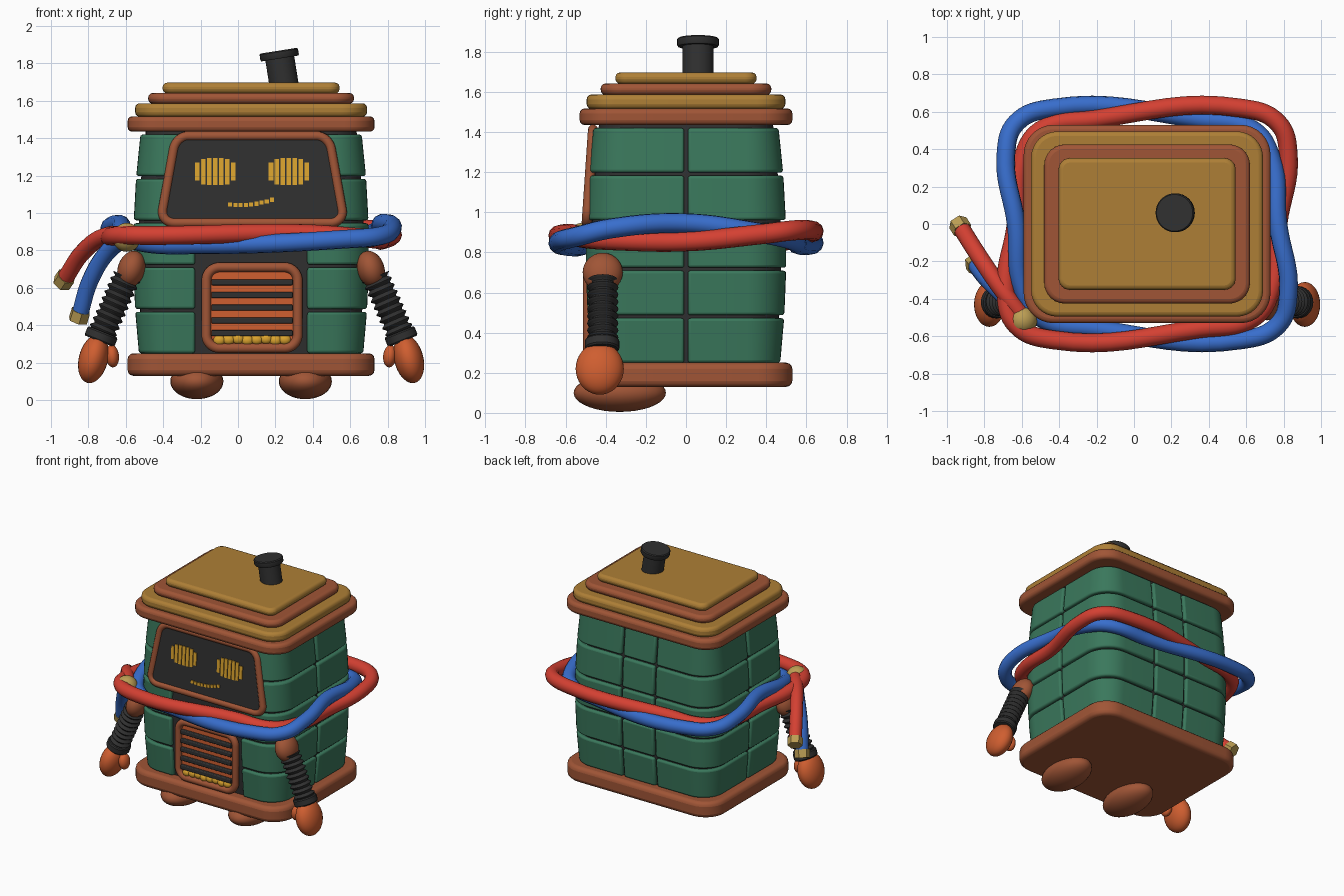
import bpy, bmesh, math
from mathutils import Vector, Matrix

cube = bpy.data.objects.get("Cube")
if cube:
    bpy.data.objects.remove(cube, do_unlink=True)

CX = 0.07  # body centre line


def material(name, *rgb):
    col = [((c / 255 + 0.055) / 1.055) ** 2.4 for c in rgb] + [1.0]
    m = bpy.data.materials.new(name)
    m.use_nodes = True
    m.diffuse_color = col
    m.node_tree.nodes["Principled BSDF"].inputs["Base Color"].default_value = col
    return m


GREEN = material("green", 58, 120, 92)
RUST = material("terracotta", 160, 85, 54)
GOLD = material("ochre", 174, 127, 54)
DARK = material("charcoal", 48, 48, 48)
RED = material("red", 212, 64, 50)
BLUE = material("blue", 56, 110, 205)
ORANGE = material("orange", 207, 94, 48)
BRASS = material("brass", 188, 158, 84)
YELLOW = material("yellow", 220, 164, 46)


def finish(bm, name, mat, bevel=0, smooth=True):
    bmesh.ops.recalc_face_normals(bm, faces=bm.faces)
    me = bpy.data.meshes.new(name)
    bm.to_mesh(me)
    bm.free()
    ob = bpy.data.objects.new(name, me)
    bpy.context.collection.objects.link(ob)
    me.materials.append(mat)
    if bevel:
        mod = ob.modifiers.new("soft_edges", 'BEVEL')
        mod.width, mod.segments, mod.limit_method = bevel, 3, 'ANGLE'
        mod.angle_limit = math.radians(35)
    if smooth:
        bpy.ops.object.select_all(action='DESELECT')
        ob.select_set(True)
        bpy.context.view_layer.objects.active = ob
        bpy.ops.object.shade_smooth_by_angle(angle=math.radians(35))
    return ob


def skin(name, rings, mat, bevel=0, smooth=True):
    """Join closed rings of points and cap both ends."""
    bm = bmesh.new()
    loops = [[bm.verts.new(p) for p in ring] for ring in rings]
    n = len(loops[0])
    for a, b in zip(loops, loops[1:]):
        for i in range(n):
            bm.faces.new((a[i], a[(i + 1) % n], b[(i + 1) % n], b[i]))
    bm.faces.new(loops[0])
    bm.faces.new(loops[-1])
    return finish(bm, name, mat, bevel, smooth)


def rounded(hx, hy, r, steps=8):
    pts = []
    for k, (sx, sy) in enumerate(((1, 1), (-1, 1), (-1, -1), (1, -1))):
        for i in range(steps + 1):
            a = math.pi / 2 * (k + i / steps)
            pts.append((sx * (hx - r) + r * math.cos(a), sy * (hy - r) + r * math.sin(a)))
    return pts


def slab(name, levels, mat, bevel=0):
    """levels: (z, half width, half depth, corner radius)"""
    return skin(name, [[(CX + x, y, z) for x, y in rounded(hx, hy, r)]
                       for z, hx, hy, r in levels], mat, bevel)


def lathe(name, profile, start, end, mat, sides=24, smooth=True):
    """profile: (radius, fraction along the axis)"""
    start, axis = Vector(start), Vector(end) - Vector(start)
    q = axis.to_track_quat('Z', 'Y')
    rings = []
    for r, t in profile:
        rings.append([start + axis * t + q @ Vector((r * math.cos(a), r * math.sin(a), 0))
                      for a in (2 * math.pi * i / sides for i in range(sides))])
    return skin(name, rings, mat, smooth=smooth)


def ellipsoid(name, centre, radii, mat, tilt=0):
    bm = bmesh.new()
    m = Matrix.Translation(centre) @ Matrix.Rotation(tilt, 4, 'Y') @ Matrix.Diagonal((*radii, 1))
    bmesh.ops.create_uvsphere(bm, u_segments=28, v_segments=18, radius=1, matrix=m)
    return finish(bm, name, mat)


def tube(name, pts, radius, mat, cyclic=True, poly=False):
    cu = bpy.data.curves.new(name, 'CURVE')
    cu.dimensions = '3D'
    cu.bevel_depth, cu.bevel_resolution, cu.resolution_u = radius, 4, 8
    cu.use_fill_caps = True
    sp = cu.splines.new('POLY' if poly else 'BEZIER')
    target = sp.points if poly else sp.bezier_points
    target.add(len(pts) - 1)
    for p, co in zip(target, pts):
        if poly:
            p.co = (*co, 1)
        else:
            p.co = co
            p.handle_left_type = p.handle_right_type = 'AUTO'
    sp.use_cyclic_u = cyclic
    sp.use_smooth = True
    ob = bpy.data.objects.new(name, cu)
    bpy.context.collection.objects.link(ob)
    cu.materials.append(mat)
    return ob


# Body: dark core showing through the gaps, with curved green tiles around it
def inset(z):
    return 0.1 * (z - 0.8) ** 2


slab("body_core", [(z, 0.605 - inset(z), 0.475 - inset(z), 0.18)
                   for z in (0.2, 0.5, 0.8, 1.1, 1.45)], DARK)


def tile(name, line, z0, z1):
    """line(offset) gives the tile's plan outline, pulled in by the offset."""
    corners = [(line(inset(z0)), z0), (line(inset(z1)), z1),
               (line(inset(z1) + 0.05), z1), (line(inset(z0) + 0.05), z0)]
    n = len(corners[0][0])
    skin(name, [[(CX + p[i][0], p[i][1], z) for p, z in corners] for i in range(n)],
         GREEN, 0.014)


def corner_line(sx, sy, inner):
    def line(off):
        r = 0.2 - off
        arc = [math.pi / 2 * (1 - i / 10) for i in range(11)]
        pts = [(inner, 0.5 - off)]
        pts += [(0.43 + r * math.cos(a), 0.3 + r * math.sin(a)) for a in arc]
        pts.append((0.63 - off, 0.009))
        return [(sx * x, sy * y) for x, y in pts]
    return line


for row in range(5):
    z0 = 0.25 + row * 0.237
    z1 = z0 + 0.222
    for sx, side in ((1, "left"), (-1, "right")):
        tile(f"{side}_back_tile", corner_line(sx, 1, 0.15), z0, z1)
        tile(f"{side}_front_tile", corner_line(sx, -1, 0.3), z0, z1)
    tile("back_middle_tile", lambda off: [(-0.134, 0.5 - off), (0.134, 0.5 - off)], z0, z1)

# Base and stepped lid
slab("base", [(0.13, 0.66, 0.53, 0.17), (0.25, 0.66, 0.53, 0.17)], RUST, 0.03)
for z0, z1, hx, hy, r, mat in ((1.435, 1.517, 0.66, 0.53, 0.16, RUST),
                               (1.515, 1.587, 0.62, 0.495, 0.14, GOLD),
                               (1.585, 1.642, 0.55, 0.425, 0.11, RUST),
                               (1.64, 1.697, 0.473, 0.352, 0.06, GOLD)):
    slab("lid_tier", [(z0, hx, hy, r), (z1, hx, hy, r)], mat, 0.024)

# Leaning chimney with a cap
lathe("chimney", [(0.078, 0), (0.078, 0.8), (0.1, 0.8), (0.104, 0.83), (0.104, 0.97), (0.098, 1)],
      (0.25, 0.06, 1.66), (0.217, 0.06, 1.868), DARK, 32)


# Face screen, leaning back with the body
def face_y(z, off=0):
    return -0.495 + 0.068 * (z - 0.95) - off


def screen_outline(grow, off):
    pts = []
    for x, dz in rounded(0.45 + grow, 0.232 + grow, 0.07):
        z = 1.18 + dz
        pts.append((0.077 + x * (1 - 0.1 * dz / 0.25), face_y(z, off), z))
    return pts


def plate(name, x, z, hx, hz, mat, off, depth=0.012, y=None, bevel=0):
    rings = []
    for o in (off - depth, off):
        rings.append([(x + i * hx, (face_y(z + k * hz) if y is None else y) - o, z + k * hz)
                      for i, k in ((-1, -1), (1, -1), (1, 1), (-1, 1))])
    skin(name, rings, mat, bevel, smooth=bool(bevel))


skin("screen", [screen_outline(0, -0.05), screen_outline(0, 0.01)], DARK)
tube("screen_frame", screen_outline(0, 0), 0.025, RUST, poly=True)

# Striped eyes and dashed smile
for ex in (-0.122, 0.272):
    for i in range(7):
        t = (i - 3) / 3.5
        plate("eye_stripe", ex + t * 0.112, 1.222, 0.0125,
              0.072 * (1 - abs(t) ** 4) ** 0.5, YELLOW, 0.016)
for i in range(9):
    t = (i - 4) / 4
    plate("smile_dash", 0.07 + t * 0.112, 1.046 + 0.013 * t + 0.012 * t * t, 0.011, 0.011,
          YELLOW, 0.016)

# Vent grille with dark bars and a glowing bottom row
VY, VX, VZ = -0.487, 0.075, 0.494
outline = rounded(0.244, 0.216, 0.07)
skin("vent_panel", [[(VX + x, y, VZ + z) for x, z in outline] for y in (-0.43, -0.482)], ORANGE)
tube("vent_frame", [(VX + x, VY, VZ + z) for x, z in outline], 0.026, RUST, poly=True)
for i in range(5):
    plate("vent_bar", VX, 0.63 - i * 0.068, 0.218, 0.016, DARK, 0.018, 0.03, VY, 0.006)
for i in range(8):
    ellipsoid("ember", (VX - 0.175 + i * 0.05, VY, 0.32 + 0.004 * (i % 3)),
              (0.032, 0.022, 0.028), YELLOW)

# Arms and feet
for s, side in ((1, "left"), (-1, "right")):
    def at(x, y, z):
        return (CX + s * (x - CX), y, z)
    ellipsoid(f"{side}_foot", at(0.36, -0.33, 0.1), (0.142, 0.23, 0.095), RUST)
    ellipsoid(f"{side}_shoulder", at(0.71, -0.415, 0.7), (0.073, 0.1, 0.1), RUST, -s * 0.3)
    ribs = [(0.069 + 0.009 * math.cos(2 * math.pi * 9 * i / 72), i / 72) for i in range(73)]
    lathe(f"{side}_sleeve", ribs, at(0.735, -0.415, 0.66), at(0.875, -0.415, 0.34), DARK)
    lathe(f"{side}_cuff", [(0.08, 0), (0.086, 0.15), (0.086, 0.85), (0.08, 1)],
          at(0.862, -0.418, 0.365), at(0.882, -0.418, 0.315), DARK)
    ellipsoid(f"{side}_hand", at(0.913, -0.43, 0.22), (0.078, 0.12, 0.132), ORANGE, -s * 0.25)
    ellipsoid(f"{side}_thumb", at(0.812, -0.435, 0.235), (0.036, 0.05, 0.06), ORANGE, s * 0.1)

# Two hoses looped around the body, skewed in opposite directions
half = [(-0.5, -0.62), (0.28, -0.56), (0.57, -0.5), (0.665, -0.35),
        (0.70, 0), (0.755, 0.37), (0.70, 0.54)]
loop = half + [(-x, -y) for x, y in half]
red_z = (88, 89, 87, 86, 85.5, 89, 91, 91, 88, 86, 85, 85, 87, 88)
blue_z = (86, 83, 84, 88, 94, 91, 88, 86, 84, 87, 90, 94.5, 92, 88)
tube("red_hose", [(CX + x, y, z / 100) for (x, y), z in zip(loop, red_z)], 0.05, RED)
tube("blue_hose", [(CX - x, y, z / 100) for (x, y), z in zip(loop, blue_z)], 0.05, BLUE)

# Knot, loose hose ends and hex nuts
ellipsoid("knot", (-0.595, -0.515, 0.87), (0.077, 0.077, 0.077), BRASS)
for name, mat, pts in (
        ("red", RED, [(-0.59, -0.5, 0.88), (-0.70, -0.36, 0.88), (-0.83, -0.17, 0.79),
                      (-0.925, -0.02, 0.65)]),
        ("blue", BLUE, [(-0.59, -0.5, 0.87), (-0.69, -0.39, 0.80), (-0.79, -0.29, 0.64),
                        (-0.845, -0.22, 0.46)])):
    tube(f"{name}_hose_end", pts, 0.046, mat, cyclic=False)
    end = Vector(pts[-1])
    d = (end - Vector(pts[-2])).normalized()
    lathe(f"{name}_hose_nut", [(0.054, 0), (0.054, 1)], end - d * 0.02, end + d * 0.04,
          BRASS, 6, smooth=False)
